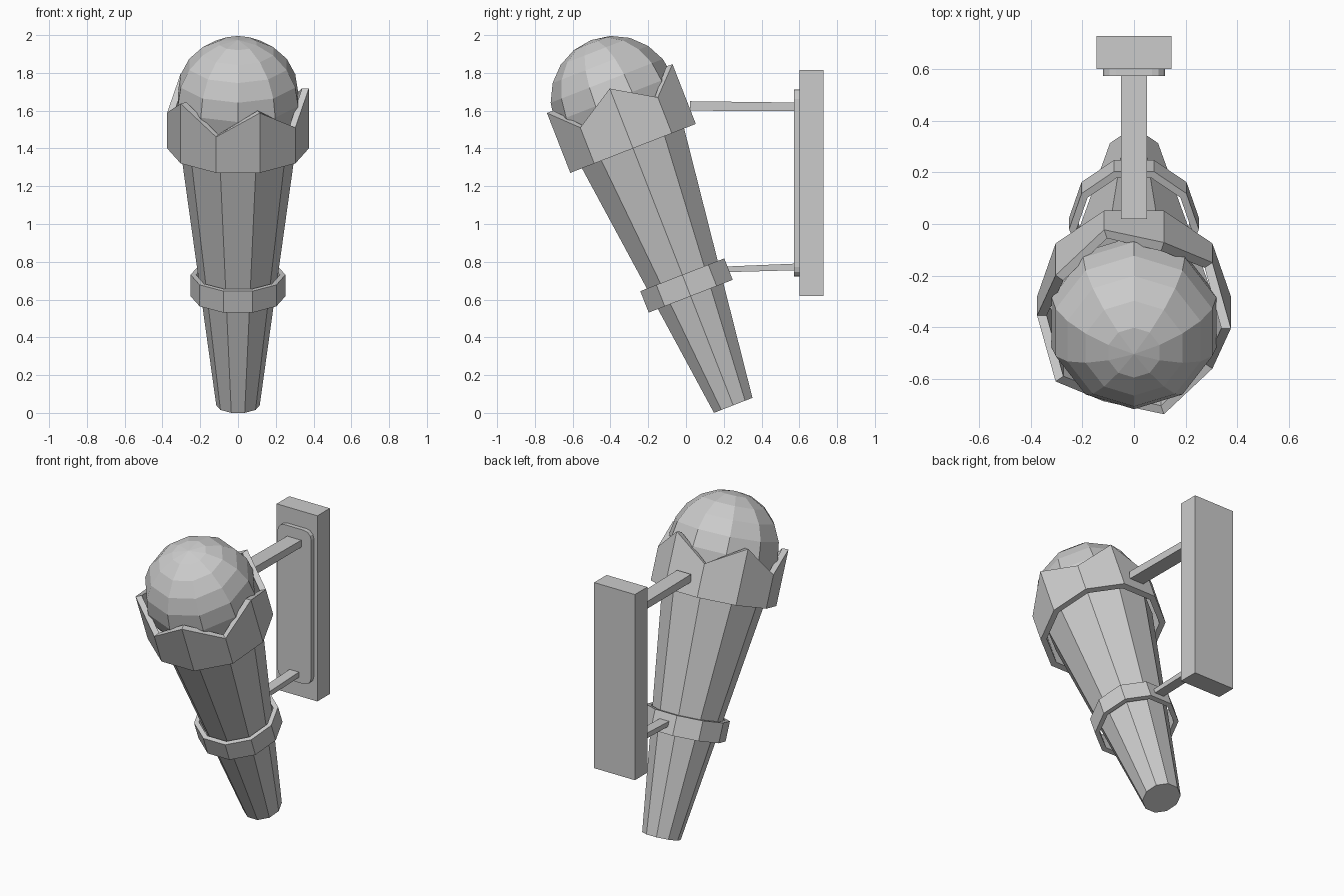
import bpy, bmesh
from math import sin, cos, tau, pi, radians
from mathutils import Matrix

if "Cube" in bpy.data.objects:
    bpy.data.objects.remove(bpy.data.objects["Cube"])

SIDES = 10
# Frame of the leaning torch: local z runs along the handle from its foot
TILT = Matrix.Translation((0, 0.25, 0.04)) @ Matrix.Rotation(radians(21.3), 4, 'X')


def finish(name, bm, matrix=None):
    bmesh.ops.recalc_face_normals(bm, faces=bm.faces[:])
    mesh = bpy.data.meshes.new(name)
    bm.to_mesh(mesh)
    bm.free()
    obj = bpy.data.objects.new(name, mesh)
    bpy.context.collection.objects.link(obj)
    if matrix:
        obj.matrix_world = matrix
    return obj


def loop(bm, radius, heights):
    return [bm.verts.new((radius * cos(tau * k / SIDES), radius * sin(tau * k / SIDES),
                          heights[k % len(heights)])) for k in range(SIDES)]


def bridge(bm, a, b):
    for k in range(SIDES):
        n = (k + 1) % SIDES
        bm.faces.new((a[k], a[n], b[n], b[k]))


def open_ring(name, outer, inner, bottom, tops):
    bm = bmesh.new()
    loops = [loop(bm, outer, [bottom]), loop(bm, outer, tops),
             loop(bm, inner, tops), loop(bm, inner, [bottom])]
    for i in range(4):
        bridge(bm, loops[i], loops[(i + 1) % 4])
    return finish(name, bm, TILT)


def box(name, x, y0, y1, za, zb):
    # za and zb are (bottom, top) heights at the y0 and y1 ends
    bm = bmesh.new()
    ends = [[bm.verts.new((sx * x, y, z[i])) for sx, i in ((-1, 0), (1, 0), (1, 1), (-1, 1))]
            for y, z in ((y0, za), (y1, zb))]
    for e in ends:
        bm.faces.new(e)
    for k in range(4):
        n = (k + 1) % 4
        bm.faces.new((ends[0][k], ends[0][n], ends[1][n], ends[1][k]))
    return finish(name, bm)


# Tapered handle
bm = bmesh.new()
low, high = loop(bm, 0.115, [0]), loop(bm, 0.317, [1.55])
bridge(bm, low, high)
bm.faces.new(low)
bm.faces.new(high)
finish("handle", bm, TILT)

# Plain band and zigzag crown, both standing clear of the handle
open_ring("lower_band", 0.251, 0.222, 0.62, [0.742])
open_ring("crown", 0.375, 0.338, 1.46, [1.80, 1.664])

# Faceted globe
bm = bmesh.new()
bmesh.ops.create_uvsphere(bm, u_segments=SIDES, v_segments=10, radius=0.335)
finish("globe", bm, TILT @ Matrix.Translation((0, 0, 1.74)))

# Wall plate and the two arms
box("wall_plate", 0.145, 0.60, 0.727, (0.62, 1.815), (0.62, 1.815))
box("upper_arm", 0.05, 0.02, 0.575, (1.60, 1.65), (1.598, 1.643))
box("lower_arm", 0.033, 0.215, 0.575, (0.745, 0.775), (0.755, 0.79))

# Raised rounded panel on the wall plate
bm = bmesh.new()
r, hx, hz = 0.05, 0.12, 0.495
outline = []
for q, (sx, sz) in enumerate(((1, 1), (-1, 1), (-1, -1), (1, -1))):
    for s in range(4):
        a = (q + s / 3) * pi / 2
        outline.append(bm.verts.new((sx * (hx - r) + r * cos(a), 0.572,
                                     1.217 + sz * (hz - r) + r * sin(a))))
face = bm.faces.new(outline)
ext = bmesh.ops.extrude_face_region(bm, geom=[face], use_keep_orig=True)
bmesh.ops.translate(bm, vec=(0, 0.03, 0),
                    verts=[v for v in ext["geom"] if isinstance(v, bmesh.types.BMVert)])
finish("raised_panel", bm)
